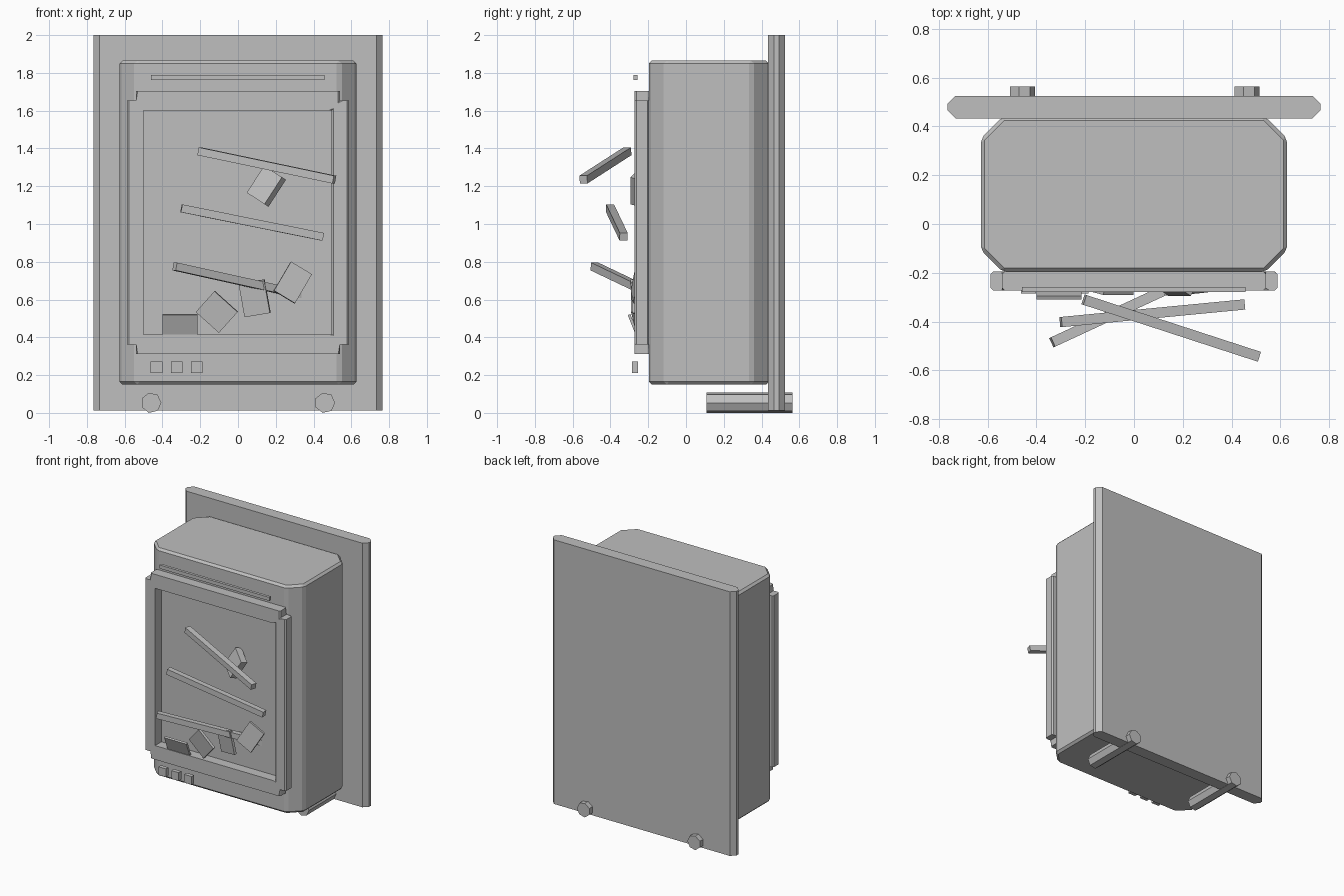
import bpy, bmesh, math
from mathutils import Vector, Matrix, Euler

cube = bpy.data.objects.get("Cube")
if cube:
    bpy.data.objects.remove(cube, do_unlink=True)

GREY = (0.52, 0.52, 0.52, 1)
mat = bpy.data.materials.new("plain_grey")
mat.use_nodes = True
mat.diffuse_color = GREY
mat.node_tree.nodes["Principled BSDF"].inputs["Base Color"].default_value = GREY


def finish(name, bm):
    bmesh.ops.recalc_face_normals(bm, faces=bm.faces)
    mesh = bpy.data.meshes.new(name)
    bm.to_mesh(mesh)
    bm.free()
    mesh.materials.append(mat)
    obj = bpy.data.objects.new(name, mesh)
    bpy.context.collection.objects.link(obj)


def box(name, lo, hi, upright=0, all_round=0):
    """Box between two corners, with chamfered upright edges, then all edges."""
    lo, hi = Vector(lo), Vector(hi)
    bm = bmesh.new()
    bmesh.ops.create_cube(bm, size=1, matrix=Matrix.Translation((lo + hi) / 2)
                          @ Matrix.Diagonal((*(hi - lo), 1)))
    if upright:
        edges = [e for e in bm.edges
                 if abs(e.verts[0].co.z - e.verts[1].co.z) > 0.01]
        bmesh.ops.bevel(bm, geom=edges, offset=upright, segments=1, affect='EDGES')
    if all_round:
        bmesh.ops.bevel(bm, geom=bm.edges[:], offset=all_round, segments=1, affect='EDGES')
    finish(name, bm)


def turned_box(name, centre, size, rot):
    """Box turned by a rotation matrix."""
    bm = bmesh.new()
    bmesh.ops.create_cube(bm, size=1, matrix=Matrix.Translation(centre) @ rot.to_4x4()
                          @ Matrix.Diagonal((*size, 1)))
    finish(name, bm)


def slab(name, centre, size, turn):
    """Thin plate turned by Euler degrees."""
    turned_box(name, centre, size, Euler([math.radians(a) for a in turn]).to_matrix())


def stick(name, a, b, thick=0.042):
    """Square bar from one point to another."""
    a, b = Vector(a), Vector(b)
    turned_box(name, (a + b) / 2, ((b - a).length, thick, thick),
               (b - a).to_track_quat('X', 'Z').to_matrix())


# Back plate and cabinet
box("back_plate", (-0.765, 0.433, 0.012), (0.765, 0.525, 2), upright=0.033)
box("cabinet", (-0.628, -0.197, 0.15), (0.628, 0.44, 1.865), upright=0.09, all_round=0.016)

# Door frame: notched outline with a rectangular opening
bm = bmesh.new()
W, w, H, h = 0.588, 0.54, 0.697, 0.645
outer = [(-w, -H), (w, -H), (w, -h), (W, -h), (W, h), (w, h),
         (w, H), (-w, H), (-w, h), (-W, h), (-W, -h), (-w, -h)]
inner = [(-0.5, -0.592), (0.495, -0.592), (0.495, 0.592), (-0.5, 0.592)]
rim = []
for loop in (outer, inner):
    vs = [bm.verts.new((x, -0.272, z + 1.008)) for x, z in loop]
    rim += [bm.edges.new((vs[i], vs[i - 1])) for i in range(len(vs))]
bmesh.ops.triangle_fill(bm, edges=rim, use_beauty=True)
ext = bmesh.ops.extrude_face_region(bm, geom=bm.faces[:], use_keep_orig=True)
moved = [g for g in ext["geom"] if isinstance(g, bmesh.types.BMVert)]
bmesh.ops.translate(bm, verts=moved, vec=(0, 0.077, 0))
bmesh.ops.recalc_face_normals(bm, faces=bm.faces)
bmesh.ops.dissolve_limit(bm, angle_limit=0.01, verts=bm.verts[:], edges=bm.edges[:])
sharp = [e for e in bm.edges if len(e.link_faces) == 2 and e.calc_face_angle(0) > 1
         and abs(e.verts[0].co.z - e.verts[1].co.z) > 0.01]
bmesh.ops.bevel(bm, geom=sharp, offset=0.01, segments=1, affect='EDGES')
finish("door_frame", bm)

# Top strip and buttons
box("top_strip", (-0.46, -0.279, 1.763), (0.457, -0.258, 1.79))
for i in range(3):
    x = -0.432 + 0.107 * i
    box(f"button_{i + 1}", (x - 0.031, -0.285, 0.21), (x + 0.031, -0.255, 0.272))

# Seven-sided rails under the cabinet
for side, x in (("left", 0.46), ("right", -0.46)):
    bm = bmesh.new()
    cone = bmesh.ops.create_cone(bm, cap_ends=True, segments=7, radius1=0.0545,
                                 radius2=0.0545, depth=0.455)
    # Point one corner of the section towards +x
    corner = cone["verts"][0].co
    spin = math.atan2(corner.y, corner.x)
    bmesh.ops.transform(bm, verts=bm.verts, matrix=Matrix.Translation((x, 0.3355, 0.0535))
                        @ Matrix.Rotation(math.pi / 2, 4, 'X') @ Matrix.Rotation(-spin, 4, 'Z'))
    finish(f"rail_{side}", bm)

# Loose bars across the opening
stick("bar_top", (-0.205, -0.31, 1.385), (0.51, -0.543, 1.235))
stick("bar_middle", (-0.3, -0.402, 1.083), (0.45, -0.33, 0.932))
stick("bar_bottom", (-0.335, -0.485, 0.775), (0.345, -0.17, 0.625))

# Loose plates
slab("plate_low_right", (-0.307, -0.28, 0.467), (0.185, 0.015, 0.115), (22, 0, 0))
slab("plate_diamond", (-0.112, -0.268, 0.535), (0.165, 0.02, 0.15), (10, 42, 0))
slab("plate_upright", (0.088, -0.262, 0.607), (0.14, 0.02, 0.18), (6, -9, -14))
slab("plate_low_left", (0.29, -0.262, 0.69), (0.13, 0.02, 0.18), (-6, 31, 6))
slab("plate_top", (0.15, -0.24, 1.2), (0.13, 0.05, 0.17), (-18, 28, -35))
